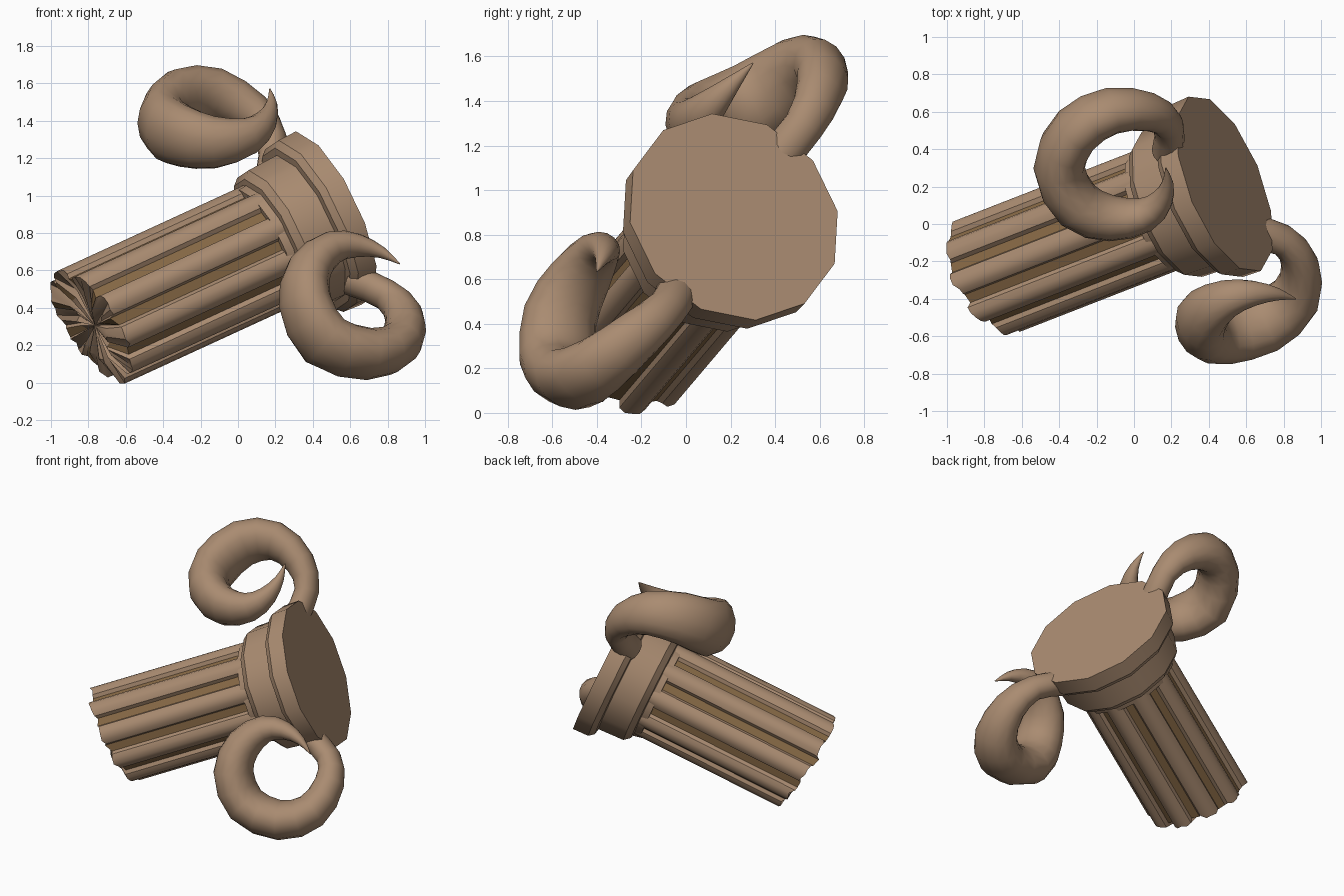
import bpy, bmesh, math, random
from mathutils import Vector, Matrix

if "Cube" in bpy.data.objects:
    bpy.data.objects.remove(bpy.data.objects["Cube"])

random.seed(4)

# Tilted frame: column axis, direction of the scrolls, and centre of the top face
axis = Vector((0.857, 0.334, 0.394)).normalized()
side = Vector((-0.516, 0.515, 0.684))
side = (side - axis * side.dot(axis)).normalized()
third = axis.cross(side)
top = Vector((0.485, 0.215, 0.88))
frame = Matrix((side, third, axis)).transposed().to_4x4()
frame.translation = top
flip = Vector((-0.512, 0.517, 0.69)).normalized()   # mirror direction of the scrolls


def material(name, color):
    m = bpy.data.materials.new(name)
    m.diffuse_color = (*color, 1)
    m.use_nodes = True
    m.node_tree.nodes["Principled BSDF"].inputs["Base Color"].default_value = m.diffuse_color
    return m


stone = material("stone", (0.40, 0.26, 0.165))
groove = material("groove", (0.24, 0.14, 0.06))


def polar(r, deg, z):
    a = math.radians(deg)
    return Vector((r * math.cos(a), r * math.sin(a), z))


def loft(name, rings, ends, matrix, angle, dark=lambda j: False):
    """Join equal rings and close both ends with fans around the given points."""
    bm = bmesh.new()
    rows = [[bm.verts.new(p) for p in ring] for ring in rings]
    n = len(rows[0])
    for lo, hi in zip(rows, rows[1:]):
        for j in range(n):
            k = (j + 1) % n
            f = bm.faces.new((lo[j], lo[k], hi[k], hi[j]))
            f.material_index = int(dark(j))
    for row, p in zip((rows[0], rows[-1]), ends):
        c = bm.verts.new(p)
        for j in range(n):
            bm.faces.new((row[j], row[(j + 1) % n], c))
    bmesh.ops.recalc_face_normals(bm, faces=bm.faces)
    me = bpy.data.meshes.new(name)
    bm.to_mesh(me)
    bm.free()
    me.materials.append(stone)
    me.materials.append(groove)
    obj = bpy.data.objects.new(name, me)
    bpy.context.collection.objects.link(obj)
    obj.matrix_world = matrix
    bpy.ops.object.select_all(action='DESELECT')
    obj.select_set(True)
    bpy.context.view_layer.objects.active = obj
    bpy.ops.object.shade_smooth_by_angle(angle=math.radians(angle))


# Fluted shaft with a jagged broken end
section = [(-5, 0.30), (5, 0.30), (7, 0.325), (12, 0.343), (18, 0.35), (24, 0.343), (29, 0.325)]
m = len(section)
outline = [(20 + 36 * i + a, r) for i in range(10) for a, r in section]
chips = [random.uniform(-0.02, 0.02) for i in range(10)]
broken = [polar(r, a, -1.475 - 0.055 * math.cos(math.radians(a)) + chips[j // m]
                + random.uniform(-0.015, 0.015)) for j, (a, r) in enumerate(outline)]
inner = [polar(r * 0.6, a, -1.47 + random.uniform(-0.03, 0.03)) for a, r in outline]
upper = [polar(r, a, -0.34) for a, r in outline]
loft("fluted_shaft", [inner, broken, upper], ((0, 0, -1.46), (0, 0, -0.34)), frame, 30,
     lambda j: j % m == 0)

# Twelve-sided capital: neck, ring and top slab
profile = [(0.345, -0.42), (0.35, -0.375), (0.385, -0.37), (0.42, -0.33),
           (0.43, -0.15), (0.47, -0.145), (0.50, -0.11), (0.505, 0.0)]
loft("capital", [[polar(r, 15 + 30 * i, z) for i in range(12)] for r, z in profile],
     ((0, 0, -0.42), (0, 0, 0)), frame, 31)

# Curled scrolls, mirrored across the column (x, y, z, radius)
path = [(0.18, 0.39, 1.12, 0.085), (0.185, 0.53, 1.29, 0.08), (0.08, 0.60, 1.44, 0.10),
        (-0.12, 0.605, 1.54, 0.12), (-0.31, 0.50, 1.515, 0.133), (-0.40, 0.30, 1.39, 0.138),
        (-0.30, 0.10, 1.32, 0.133), (-0.12, 0.03, 1.285, 0.118), (0.06, 0.05, 1.32, 0.09),
        (0.15, 0.13, 1.40, 0.06), (0.18, 0.22, 1.49, 0.03), (0.17, 0.30, 1.57, 0.003)]
path = [Vector(p) for p in path]
curl_normal = Vector((0, -0.45, 0.9)).normalized()


def spline(pts, steps):
    """Catmull-Rom samples through the 4D points."""
    ext = [2 * pts[0] - pts[1]] + pts + [2 * pts[-1] - pts[-2]]
    out = []
    for a, b, c, d in zip(ext, ext[1:], ext[2:], ext[3:]):
        for s in range(steps):
            t = s / steps
            out.append(0.5 * (2 * b + (c - a) * t + (2 * a - 5 * b + 4 * c - d) * t * t
                              + (3 * b - a - 3 * c + d) * t ** 3))
    return out + [pts[-1]]


def mirror(p):
    return p - 2 * (p - top).dot(flip) * flip


samples = spline(path, 2)
rings = []
for i, p in enumerate(samples):
    t = (samples[min(i + 1, len(samples) - 1)] - samples[max(i - 1, 0)]).xyz.normalized()
    wide = (curl_normal - t * curl_normal.dot(t)).normalized()
    thin = t.cross(wide)
    # section is broader across the curl, most of all at the far side
    stretch = 1.15 + 0.25 * max(0, 1 - abs(i - 10) / 6)
    rings.append([p.xyz + p[3] * (math.cos(a) * thin + stretch * math.sin(a) * wide)
                  for a in (math.tau * k / 14 for k in range(14))])
ends = [samples[0].xyz, samples[-1].xyz]
loft("upper_scroll", rings, ends, Matrix(), 50)
loft("lower_scroll", [[mirror(p) for p in r] for r in rings], [mirror(p) for p in ends],
     Matrix(), 50)
